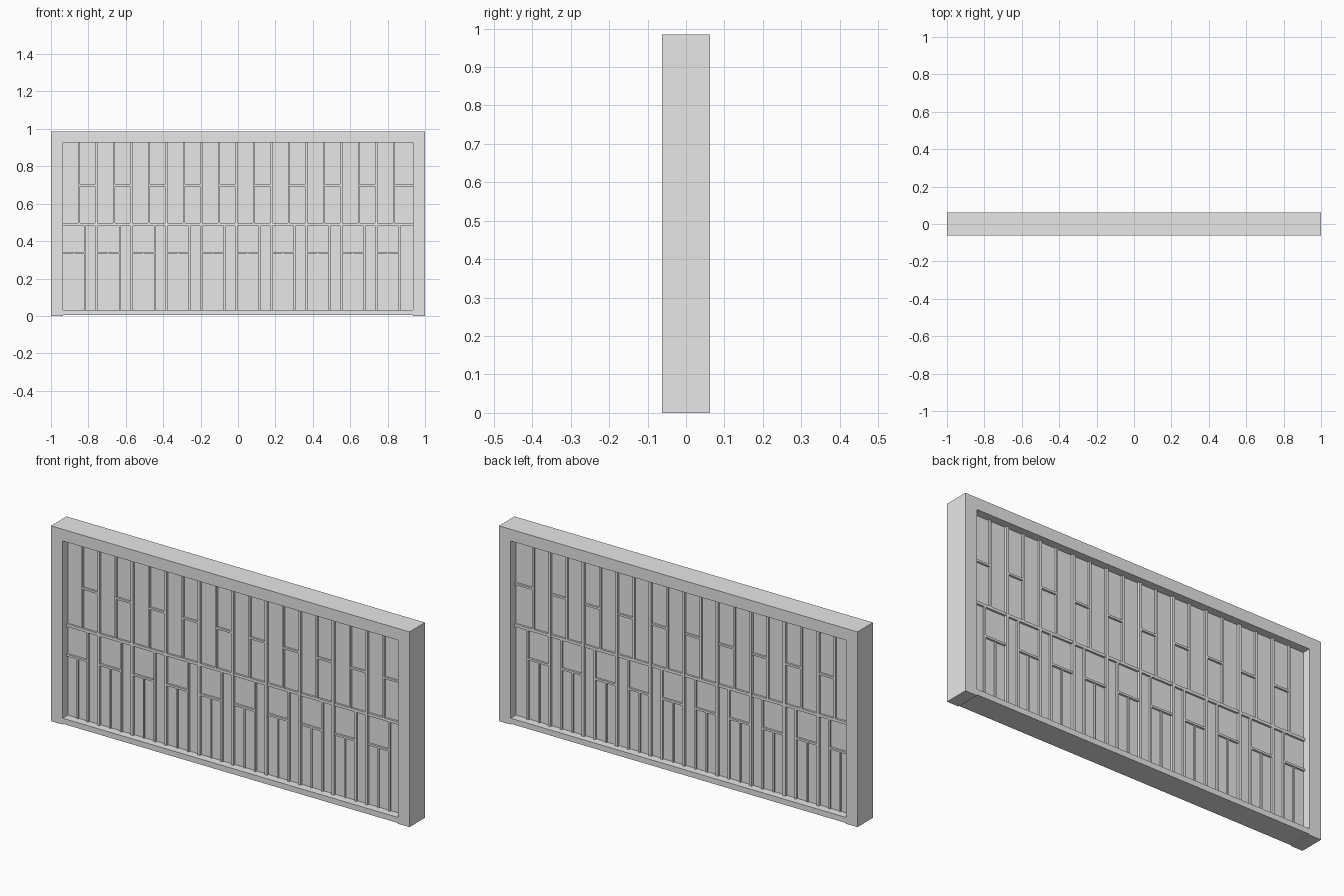
import bpy

cube = bpy.data.objects.get("Cube")
if cube:
    bpy.data.objects.remove(cube, do_unlink=True)

grey = bpy.data.materials.new("plain_grey")
grey.use_nodes = True
grey.diffuse_color = (0.8, 0.8, 0.8, 1)
grey.node_tree.nodes["Principled BSDF"].inputs["Base Color"].default_value = (0.8, 0.8, 0.8, 1)


def box(name, x0, x1, z0, z1, half_depth):
    """Box spanning x0..x1 and z0..z1, centred on y = 0."""
    bpy.ops.mesh.primitive_cube_add(size=1, location=((x0 + x1) / 2, 0, (z0 + z1) / 2))
    ob = bpy.context.object
    ob.name = name
    ob.scale = (x1 - x0, 2 * half_depth, z1 - z0)
    bpy.ops.object.transform_apply(location=False, rotation=False, scale=True)
    ob.data.materials.append(grey)
    return ob


def upright(name, x, z0, z1, width, half_depth):
    return box(name, x - width / 2, x + width / 2, z0, z1, half_depth)


HEIGHT, DEPTH = 0.985, 0.062
INNER = 0.935
BOTTOM, TOP = 0.032, 0.926
MID = 0.489
PANEL, BAR, MAIN = 0.021, 0.031, 0.033
THIN, WIDE = 0.010, 0.014
BAYS, STEP, FIRST = 10, 0.187, -0.757

# Outer frame
box("right_post", -1, -INNER, 0, HEIGHT, DEPTH)
box("left_post", INNER, 1, 0, HEIGHT, DEPTH)
box("top_rail", -INNER, INNER, TOP, HEIGHT, DEPTH)
box("bottom_rail", -INNER, INNER, 0.004, BOTTOM, DEPTH)

# Recessed panel and the bar across its middle
box("panel", -INNER, INNER, BOTTOM, TOP, PANEL)
box("middle_rail", -INNER, INNER, MID - WIDE / 2, MID + WIDE / 2, BAR)

# Repeating bays of lattice bars
for i in range(BAYS):
    start = -INNER if i == 0 else FIRST + (i - 1) * STEP
    end = INNER if i == BAYS - 1 else FIRST + i * STEP
    origin = FIRST + (i - 1) * STEP
    if i < BAYS - 1:
        upright("main_mullion", end, BOTTOM, TOP, WIDE, MAIN)

    # Upper half: one divider, with a cross bar beside it
    split = origin + STEP / 2
    upright("upper_mullion", split, MID, TOP, THIN, BAR)
    box("upper_cross_bar", split, end, 0.693, 0.703, BAR)

    # Lower half: thirds, with a cross bar over the first two
    third = origin + STEP * 2 / 3
    upright("lower_mullion", third, BOTTOM, MID, THIN, BAR)
    box("lower_cross_bar", start, third, 0.333, 0.343, BAR)
    upright("short_mullion", (start + third) / 2, BOTTOM, 0.338, THIN * 0.8, BAR - 0.003)
